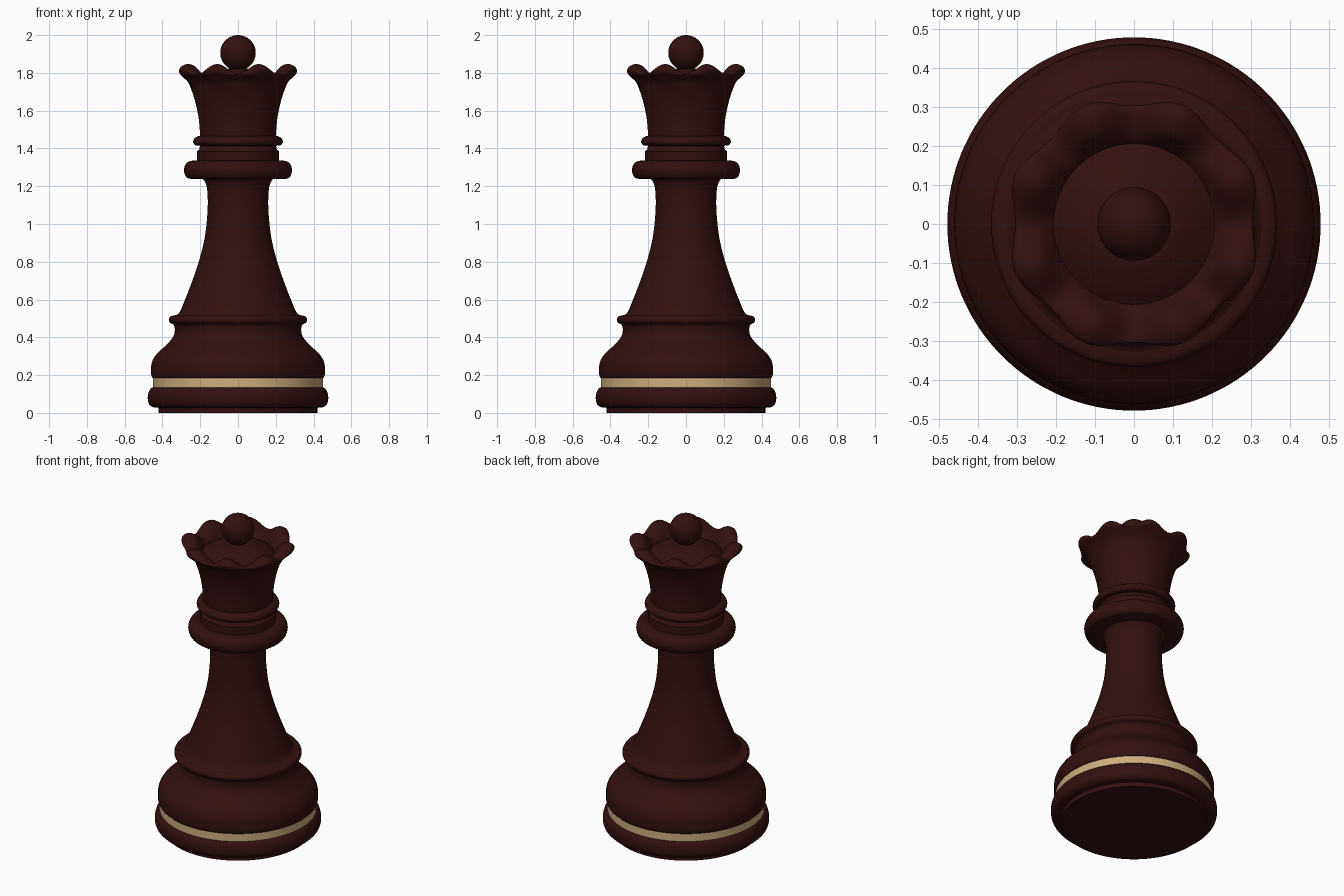
import bpy, bmesh, math

if "Cube" in bpy.data.objects:
    bpy.data.objects.remove(bpy.data.objects["Cube"])

N = 128  # steps around the axis


def material(name, rgb):
    m = bpy.data.materials.new(name)
    m.diffuse_color = (*rgb, 1)
    m.use_nodes = True
    m.node_tree.nodes["Principled BSDF"].inputs["Base Color"].default_value = m.diffuse_color
    return m


DARK = material("dark_red_wood", (0.034, 0.005, 0.005))
GOLD = material("pale_gold", (0.62, 0.42, 0.21))


def spline(pts, steps=4):
    """Catmull-Rom curve through the profile points."""
    out = []
    for i in range(len(pts) - 1):
        p0, p1, p2 = pts[max(i - 1, 0)], pts[i], pts[i + 1]
        p3 = pts[min(i + 2, len(pts) - 1)]
        for s in range(steps):
            t = s / steps
            out.append(tuple(
                0.5 * (2 * b + (c - a) * t + (2 * a - 5 * b + 4 * c - d) * t * t
                       + (3 * b - a - 3 * c + d) * t ** 3)
                for a, b, c, d in zip(p0, p1, p2, p3)))
    return out + [tuple(pts[-1])]


def revolve(name, profile_at, mat):
    """Sweep a profile, which may vary with the angle, around z."""
    bm = bmesh.new()
    cols = []
    for j in range(N):
        a = 2 * math.pi * j / N
        cols.append([bm.verts.new((r * math.cos(a), r * math.sin(a), z))
                     for r, z in profile_at(a)])
    for j in range(N):
        c, d = cols[j], cols[(j + 1) % N]
        for i in range(len(c) - 1):
            bm.faces.new((c[i], d[i], d[i + 1], c[i + 1]))
    bmesh.ops.remove_doubles(bm, verts=bm.verts, dist=1e-5)
    me = bpy.data.meshes.new(name)
    bm.to_mesh(me)
    bm.free()
    me.materials.append(mat)
    ob = bpy.data.objects.new(name, me)
    bpy.context.collection.objects.link(ob)
    bpy.ops.object.select_all(action='DESELECT')
    ob.select_set(True)
    bpy.context.view_layer.objects.active = ob
    bpy.ops.object.shade_smooth_by_angle(angle=math.radians(40))
    return ob


def lathe(name, pts, mat=DARK, curved=True):
    prof = spline(pts) if curved else pts
    return revolve(name, lambda a: prof, mat)


# Foot and base
lathe("foot", [(0, 0), (0.42, 0), (0.42, 0.03)], curved=False)
lathe("base_ring", [(0.42, 0.027), (0.452, 0.031), (0.472, 0.048), (0.478, 0.08),
                    (0.472, 0.112), (0.458, 0.132), (0.445, 0.136)])
lathe("gold_band", [(0.45, 0.134), (0.45, 0.184)], GOLD, False)
lathe("base_body", [(0.445, 0.182), (0.457, 0.192), (0.461, 0.225), (0.455, 0.27),
                    (0.432, 0.31), (0.39, 0.35), (0.352, 0.39), (0.337, 0.42),
                    (0.335, 0.45), (0.343, 0.468), (0.36, 0.478), (0.366, 0.493),
                    (0.36, 0.508), (0.345, 0.515), (0.325, 0.518)])

# Stem
lathe("stem", [(0.328, 0.517), (0.308, 0.535), (0.28, 0.6), (0.238, 0.71),
               (0.202, 0.82), (0.176, 0.93), (0.164, 1.03), (0.16, 1.11),
               (0.163, 1.18), (0.173, 1.22), (0.185, 1.237)])

# Collars
lathe("collar", [(0.18, 1.237), (0.25, 1.239), (0.275, 1.25), (0.286, 1.285),
                 (0.275, 1.32), (0.25, 1.334), (0.215, 1.336)])
lathe("collar_step", [(0.217, 1.33), (0.217, 1.385), (0.205, 1.395), (0.2, 1.42)],
      curved=False)
lathe("upper_ring", [(0.198, 1.414), (0.222, 1.416), (0.234, 1.425), (0.237, 1.438),
                     (0.23, 1.454), (0.215, 1.463), (0.2, 1.467)])


# Crown flares out into eight rounded points
def crown_profile(a):
    k = 0.5 + 0.5 * math.cos(8 * (a - math.pi / 8))

    def mix(low, high):
        return low + (high - low) * k
    return spline([
        (0.2, 1.46), (0.207, 1.55), (0.222, 1.63), (0.243, 1.7),
        (mix(0.264, 0.272), 1.75), (mix(0.287, 0.306), mix(1.773, 1.785)),
        (mix(0.301, 0.328), mix(1.787, 1.805)),
        (mix(0.302, 0.325), mix(1.793, 1.83)),
        (mix(0.288, 0.292), mix(1.796, 1.847)),
        (mix(0.25, 0.25), mix(1.788, 1.836)),
        (mix(0.222, 0.222), mix(1.775, 1.795)), (0.205, 1.76)])


revolve("crown", crown_profile, DARK)
lathe("crown_dome", [(0.207, 1.76), (0.17, 1.785), (0.12, 1.808), (0.07, 1.82),
                     (0, 1.825)])

# Ball finial
bpy.ops.mesh.primitive_uv_sphere_add(segments=48, ring_count=32, radius=0.094,
                                     location=(0, 0, 1.906))
ball = bpy.context.object
ball.name = "ball_finial"
ball.data.materials.append(DARK)
bpy.ops.object.shade_smooth()
